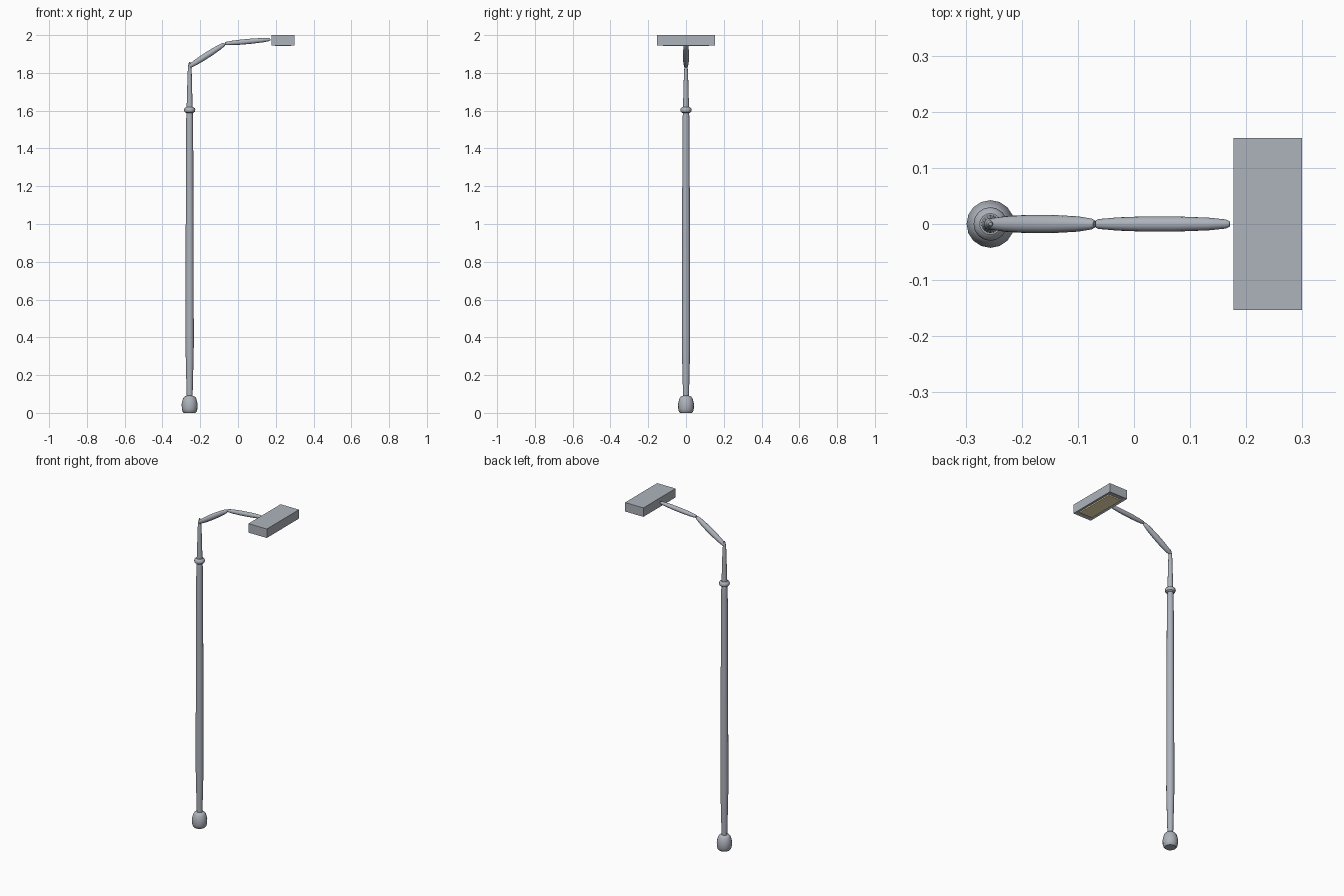
import bpy, bmesh, math
from mathutils import Vector

if "Cube" in bpy.data.objects:
    bpy.data.objects.remove(bpy.data.objects["Cube"])

POLE_X = -0.256


def material(name, color):
    mat = bpy.data.materials.new(name)
    mat.diffuse_color = (*color, 1)
    mat.use_nodes = True
    mat.node_tree.nodes["Principled BSDF"].inputs["Base Color"].default_value = mat.diffuse_color
    return mat


SLATE = material("slate_metal", (0.42, 0.45, 0.50))
LIGHT = material("warm_light", (1.0, 0.82, 0.48))


def finish(name, bm, mat, smooth=False):
    bmesh.ops.recalc_face_normals(bm, faces=bm.faces)
    me = bpy.data.meshes.new(name)
    bm.to_mesh(me)
    bm.free()
    me.materials.append(mat)
    ob = bpy.data.objects.new(name, me)
    bpy.context.collection.objects.link(ob)
    if smooth:
        bpy.ops.object.select_all(action='DESELECT')
        ob.select_set(True)
        bpy.context.view_layer.objects.active = ob
        bpy.ops.object.shade_smooth_by_angle(angle=math.radians(35))
    return ob


def lathe(name, start, end, profile, sides=16):
    """Capped tube from start to end; profile = (fraction along axis, radius)."""
    a, b = Vector(start), Vector(end)
    rot = (b - a).to_track_quat('Z', 'Y')
    bm = bmesh.new()
    rings = []
    for t, r in profile:
        c = a.lerp(b, t)
        rings.append([bm.verts.new(c + rot @ Vector((
            r * math.cos(2 * math.pi * i / sides),
            r * math.sin(2 * math.pi * i / sides), 0))) for i in range(sides)])
    for lo, hi in zip(rings, rings[1:]):
        for i in range(sides):
            j = (i + 1) % sides
            bm.faces.new((lo[i], lo[j], hi[j], hi[i]))
    bm.faces.new(rings[0][::-1])
    bm.faces.new(rings[-1])
    finish(name, bm, SLATE, True)


def box(name, lo, hi, mat):
    bm = bmesh.new()
    bmesh.ops.create_cube(bm, size=1)
    for v in bm.verts:
        v.co = Vector([(l + h) / 2 + c * (h - l) for l, h, c in zip(lo, hi, v.co)])
    return finish(name, bm, mat)


def upright(name, points):
    """Lathe on the pole axis; points = (height, radius)."""
    z0, z1 = points[0][0], points[-1][0]
    lathe(name, (POLE_X, 0, z0), (POLE_X, 0, z1),
          [((z - z0) / (z1 - z0), r) for z, r in points])


# Bulbous foot
upright("base_foot", [(0, 0.031), (0.006, 0.037), (0.02, 0.041), (0.045, 0.0425),
                      (0.062, 0.039), (0.078, 0.034), (0.087, 0.027), (0.091, 0.015)])
# Main pole, swelling above the foot
upright("main_pole", [(0.085, 0.0155), (0.2, 0.0185), (0.355, 0.022), (0.9, 0.021),
                      (1.54, 0.0185), (1.56, 0.018), (1.595, 0.016)])
# Collar ring
upright("collar_ring", [(1.588, 0.019), (1.594, 0.027), (1.604, 0.030),
                        (1.613, 0.027), (1.619, 0.019)])
# Slim upper post
upright("upper_post", [(1.57, 0.016), (1.62, 0.016), (1.7, 0.0135), (1.8, 0.011),
                       (1.84, 0.0075), (1.858, 0.003)])

# Two tapered arm sections
ARM = [(0, 0.5), (0.02, 0.65), (0.16, 0.87), (0.35, 1), (0.6, 1),
       (0.84, 0.84), (0.97, 0.6), (1, 0.35)]
lathe("lower_arm", (-0.257, 0, 1.834), (-0.070, 0, 1.954), [(t, 0.0162 * r) for t, r in ARM])
lathe("upper_arm", (-0.068, 0, 1.955), (0.171, 0, 1.977), [(t, 0.0135 * r) for t, r in ARM])

# Lamp head housing with a recessed underside
head = box("lamp_head", (0.177, -0.153, 1.946), (0.299, 0.153, 2.0), SLATE)
bm = bmesh.new()
bm.from_mesh(head.data)
under = [f for f in bm.faces if f.normal.z < -0.9]
bmesh.ops.inset_region(bm, faces=under, thickness=0.014)
for v in under[0].verts:
    v.co.z += 0.004
bm.to_mesh(head.data)
bm.free()

# Light panel
box("light_panel", (0.195, -0.122, 1.943), (0.281, 0.122, 1.953), LIGHT)
